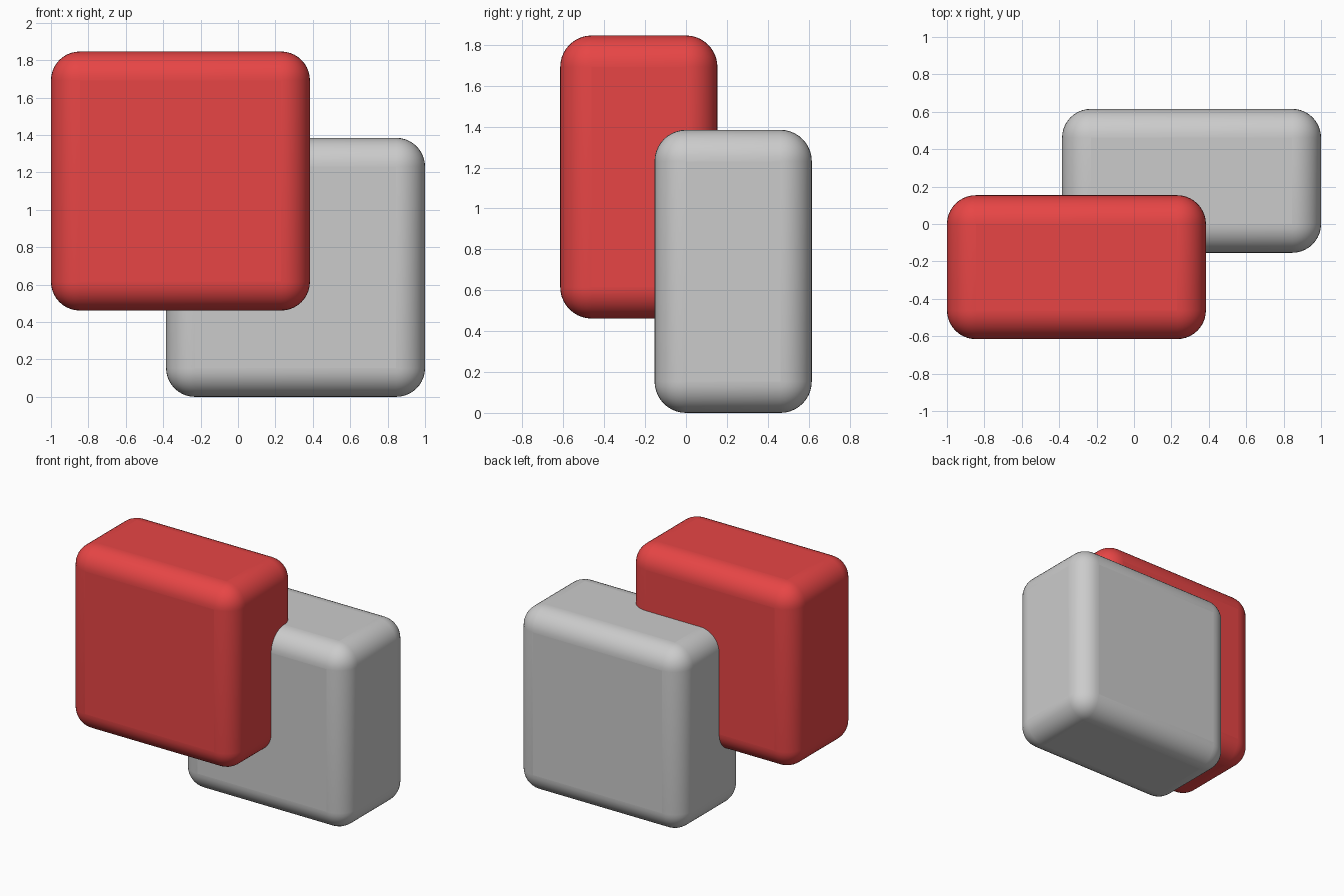
import bpy

if "Cube" in bpy.data.objects:
    bpy.data.objects.remove(bpy.data.objects["Cube"])

SIZE = (1.3846, 0.7692, 1.3846)
RADIUS = 0.154


def rounded_block(name, centre, color=None):
    bpy.ops.mesh.primitive_cube_add(size=1, location=centre)
    ob = bpy.context.object
    ob.name = name
    ob.scale = SIZE
    bpy.ops.object.transform_apply(location=False, rotation=False, scale=True)
    bevel = ob.modifiers.new("round_edges", 'BEVEL')
    bevel.width = RADIUS
    bevel.segments = 10
    bevel.limit_method = 'NONE'
    bpy.ops.object.shade_smooth_by_angle()
    # Apply rounding before the smooth-by-angle shading is evaluated
    bpy.ops.object.modifier_apply(modifier=bevel.name)
    bpy.ops.object.shade_smooth_by_angle()
    if color:
        mat = bpy.data.materials.new(name + "_material")
        mat.diffuse_color = color
        mat.use_nodes = True
        mat.node_tree.nodes["Principled BSDF"].inputs["Base Color"].default_value = mat.diffuse_color
        ob.data.materials.append(mat)
    return ob


# Lower block at the back right
rounded_block("back_block", (0.3077, 0.2308, 0.6923))

# Raised red block at the front left, overlapping the first
rounded_block("front_block", (-0.3077, -0.2308, 1.1538), (0.8, 0.06, 0.06, 1))
